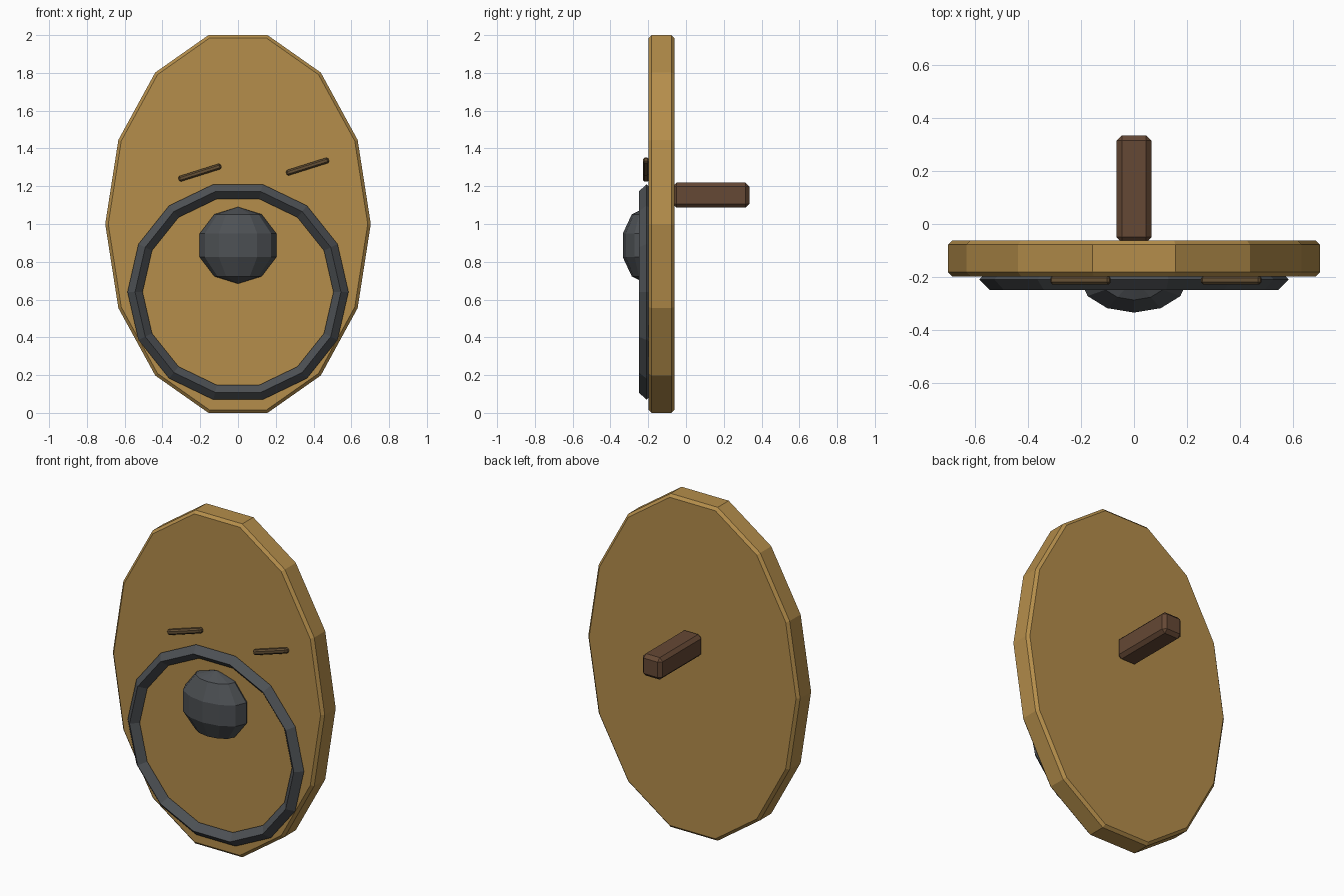
import bpy, bmesh
from math import radians, cos, sin, tau

if "Cube" in bpy.data.objects:
    bpy.data.objects.remove(bpy.data.objects["Cube"])


def material(name, rgb):
    m = bpy.data.materials.new(name)
    m.diffuse_color = (*rgb, 1)
    m.use_nodes = True
    m.node_tree.nodes["Principled BSDF"].inputs["Base Color"].default_value = m.diffuse_color
    return m


WOOD = material("light_wood", (0.46, 0.27, 0.07))
DARK = material("dark_wood", (0.13, 0.065, 0.035))
SCRATCH = material("scratched_wood", (0.13, 0.08, 0.035))
IRON = material("iron", (0.075, 0.082, 0.09))


def finish(ob, name, mat, bevel=0):
    ob.name = name
    ob.data.materials.append(mat)
    if bevel:
        b = ob.modifiers.new("chamfer", 'BEVEL')
        b.width = bevel
        b.segments = 1
        b.limit_method = 'ANGLE'
        b.angle_limit = radians(60)
    return ob


def box(name, center, size, mat, bevel, tilt=0):
    bpy.ops.mesh.primitive_cube_add(size=1)
    ob = bpy.context.object
    for v in ob.data.vertices:
        v.co = [c * s for c, s in zip(v.co, size)]
    ob.location = center
    ob.rotation_euler = (0, -tilt, 0)
    return finish(ob, name, mat, bevel)


# Oval 14-sided board
N = 14
bm = bmesh.new()
front = [bm.verts.new((0.703 * cos(tau * i / N), -0.198, 1 + 1.0257 * sin(tau * i / N))) for i in range(N)]
face = bm.faces.new(front)
ext = bmesh.ops.extrude_face_region(bm, geom=[face])
moved = [g for g in ext["geom"] if isinstance(g, bmesh.types.BMVert)]
bmesh.ops.translate(bm, verts=moved, vec=(0, 0.136, 0))
bmesh.ops.recalc_face_normals(bm, faces=bm.faces)
# the extrude removes the source face, so close any open rim
edges = [e for e in bm.edges if e.is_boundary]
if edges:
    bmesh.ops.holes_fill(bm, edges=edges, sides=0)
bmesh.ops.recalc_face_normals(bm, faces=bm.faces)
mesh = bpy.data.meshes.new("board")
bm.to_mesh(mesh)
bm.free()
board = bpy.data.objects.new("board", mesh)
bpy.context.collection.objects.link(board)
finish(board, "board", WOOD, 0.016)

# Iron ring with diamond section
bpy.ops.mesh.primitive_torus_add(major_segments=14, minor_segments=4, major_radius=0.545,
                                 minor_radius=0.04, location=(0, -0.21, 0.64),
                                 rotation=(radians(90), 0, 0))
finish(bpy.context.object, "ring", IRON)

# Flattened centre boss
bpy.ops.mesh.primitive_uv_sphere_add(segments=12, ring_count=5, radius=1, location=(0, -0.21, 0.887))
boss = bpy.context.object
boss.scale = (0.213, 0.131, 0.203)
finish(boss, "boss", IRON)

# Peg handle on the back
box("handle", (0, 0.1325, 1.153), (0.132, 0.405, 0.132), DARK, 0.02)

# Two slanted scratches
for name, x, z in (("scratch_left", -0.202, 1.272), ("scratch_right", 0.368, 1.304)):
    box(name, (x, -0.212, z), (0.235, 0.032, 0.03), SCRATCH, 0.008, radians(17.5))
